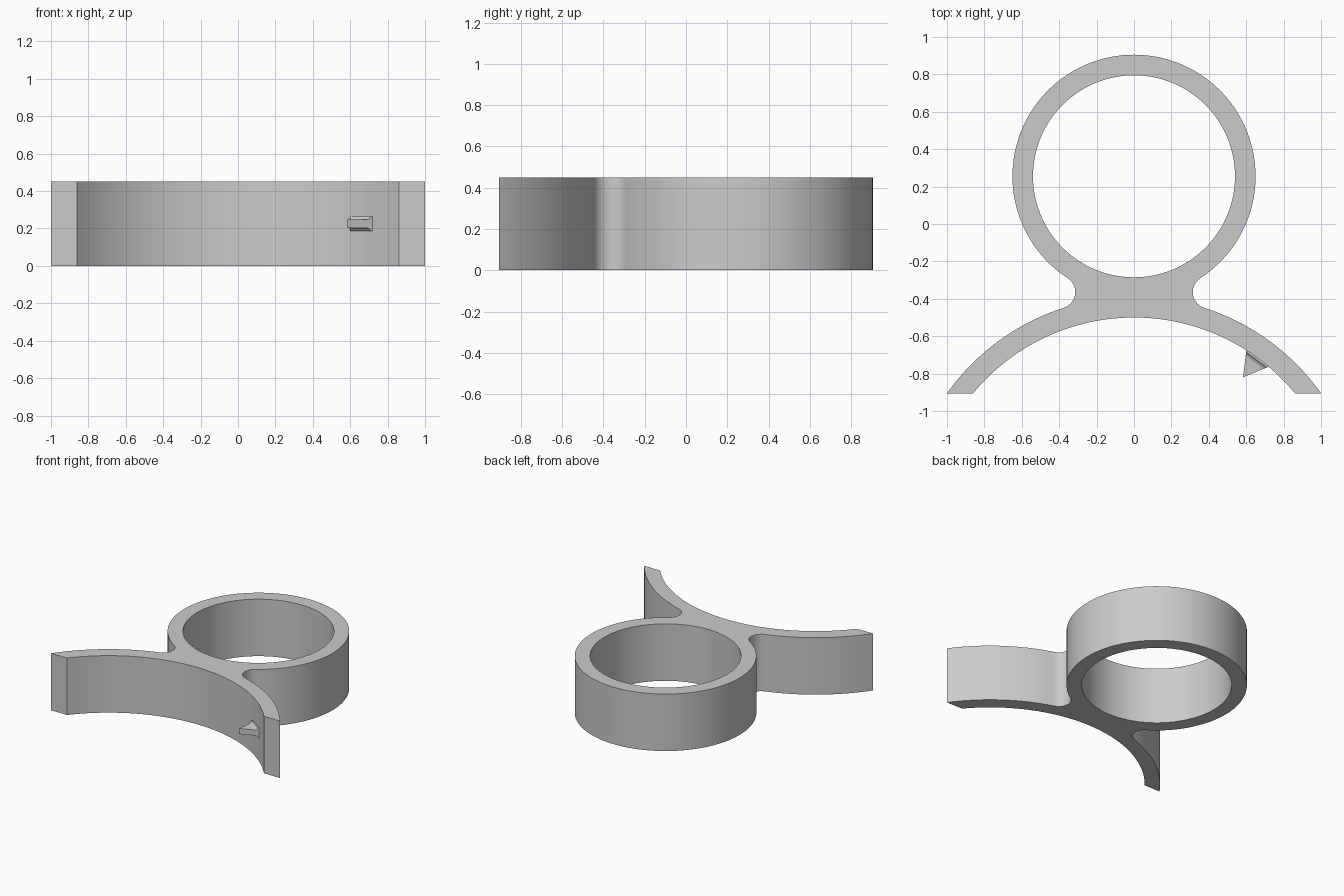
import bpy, bmesh
from math import sin, cos, asin, atan2, sqrt, pi, tau
from mathutils import Vector

cube = bpy.data.objects.get("Cube")
if cube:
    bpy.data.objects.remove(cube, do_unlink=True)

HEIGHT = 0.45
END_Y = -0.905                     # flat ends of the saddle arms
RING_Y, RING_R, HOLE_R = 0.255, 0.65, 0.54
ARC_Y, ARC_OUT, ARC_IN = -1.616, 1.227, 1.116
FILLET = 0.088

grey = bpy.data.materials.new("light grey")
grey.use_nodes = True
grey.diffuse_color = (0.6, 0.6, 0.6, 1)
grey.node_tree.nodes["Principled BSDF"].inputs["Base Color"].default_value = (0.6, 0.6, 0.6, 1)


def add_object(name, bm):
    bmesh.ops.recalc_face_normals(bm, faces=bm.faces)
    mesh = bpy.data.meshes.new(name)
    bm.to_mesh(mesh)
    bm.free()
    mesh.materials.append(grey)
    obj = bpy.data.objects.new(name, mesh)
    bpy.context.collection.objects.link(obj)
    bpy.ops.object.select_all(action='DESELECT')
    obj.select_set(True)
    bpy.context.view_layer.objects.active = obj
    bpy.ops.object.shade_smooth_by_angle(angle=pi / 6)
    return obj


def arc(cx, cy, r, a0, a1, n):
    return [(cx + r * cos(a0 + (a1 - a0) * i / n),
             cy + r * sin(a0 + (a1 - a0) * i / n)) for i in range(n + 1)]


# Fillet circle touching both the ring and the saddle arc
d = RING_Y - ARC_Y
a, b = RING_R + FILLET, ARC_OUT + FILLET
drop = (a * a - b * b + d * d) / (2 * d)
fx, fy = sqrt(a * a - drop * drop), RING_Y - drop
to_ring = atan2(RING_Y - fy, -fx)
to_arc = atan2(ARC_Y - fy, -fx) + tau

# Right half of the outline from the ring top to the saddle middle, then mirrored
half = arc(0, RING_Y, RING_R, pi / 2, to_ring - pi, 56)
half += arc(fx, fy, FILLET, to_ring, to_arc, 14)[1:]
half += arc(0, ARC_Y, ARC_OUT, to_arc - pi, asin((END_Y - ARC_Y) / ARC_OUT), 20)[1:]
half += arc(0, ARC_Y, ARC_IN, asin((END_Y - ARC_Y) / ARC_IN), pi / 2, 28)
outline = half + [(-x, y) for x, y in reversed(half[1:-1])]
hole = arc(0, RING_Y, HOLE_R, 0, tau, 112)[:-1]

# Ring and saddle clip: filled profile, extruded upward
bm = bmesh.new()
edges = []
for loop in (outline, hole):
    verts = [bm.verts.new((x, y, 0)) for x, y in loop]
    edges += [bm.edges.new((v, verts[i - 1])) for i, v in enumerate(verts)]
bmesh.ops.triangle_fill(bm, edges=edges, use_beauty=True)
top = bmesh.ops.extrude_face_region(bm, geom=bm.faces[:])["geom"]
bmesh.ops.translate(bm, vec=(0, 0, HEIGHT),
                    verts=[g for g in top if isinstance(g, bmesh.types.BMVert)])
add_object("ring_and_saddle_clip", bm)

# Small locating wedge on the inside of one arm, flared where it meets the wall
bm = bmesh.new()
wall_a, wall_b, tip = Vector((0.6, -0.68)), Vector((0.715, -0.765)), Vector((0.583, -0.82))
sections = []
for s, h in ((-0.06, 0.038), (0.03, 0.038), (0.08, 0.029), (0.14, 0.024), (0.22, 0.022), (1, 0.022)):
    p, q = wall_a.lerp(tip, s), wall_b.lerp(tip, s)
    sections.append([bm.verts.new((v.x, v.y, HEIGHT / 2 + z))
                     for v, z in ((p, -h), (q, -h), (q, h), (p, h))])
for lo, hi in zip(sections, sections[1:]):
    for i in range(4):
        bm.faces.new((lo[i - 1], lo[i], hi[i], hi[i - 1]))
bm.faces.new(sections[0])
bmesh.ops.remove_doubles(bm, verts=bm.verts, dist=0.0001)
add_object("locating_wedge", bm)
